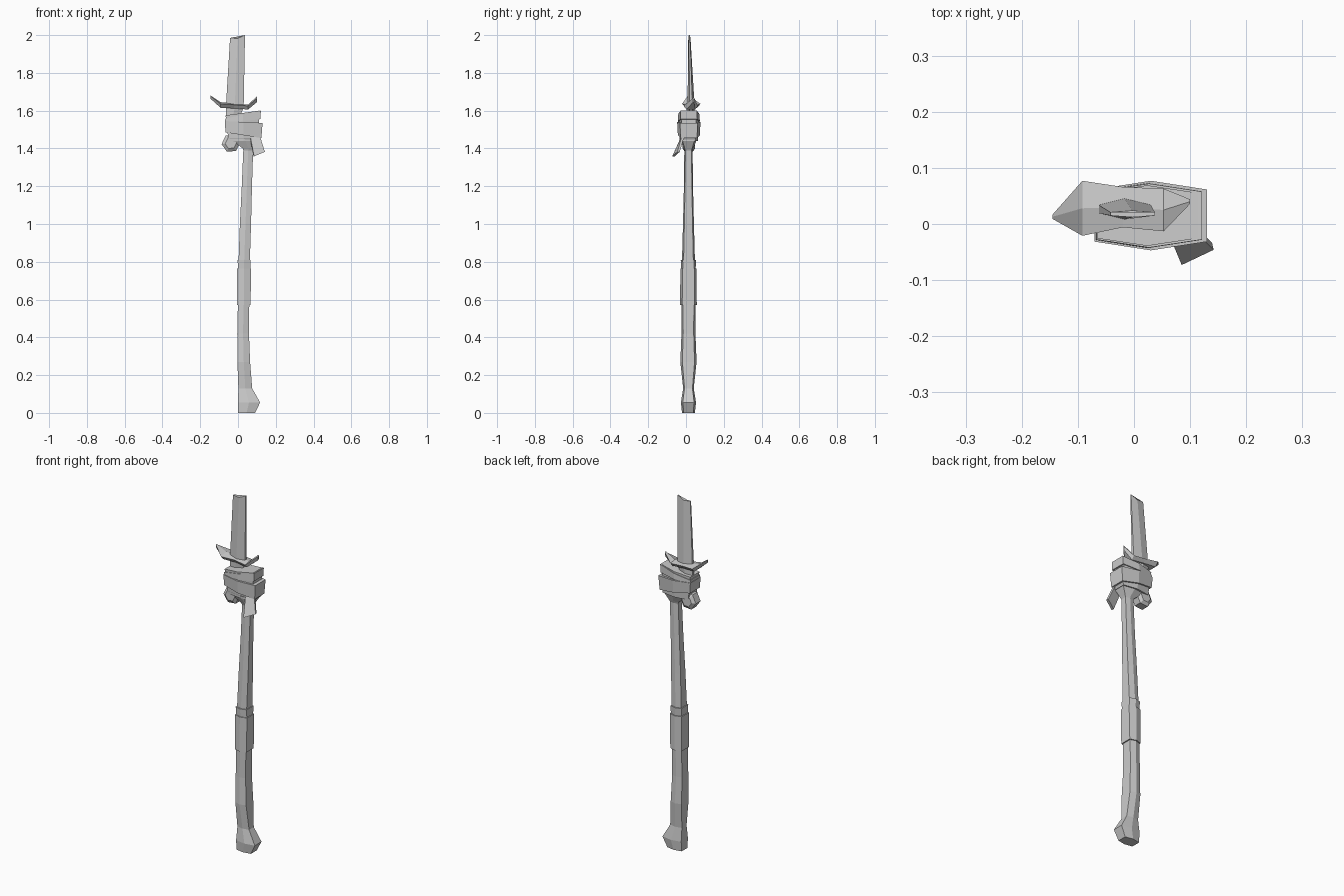
import bpy, bmesh, math
from mathutils import Vector


def skin(name, rings):
    """Join equal-length point rings into a closed, flat-shaded solid."""
    bm = bmesh.new()
    loops = [[bm.verts.new(p) for p in ring] for ring in rings]
    n = len(loops[0])
    for a, b in zip(loops, loops[1:]):
        for i in range(n):
            bm.faces.new((a[i], a[(i + 1) % n], b[(i + 1) % n], b[i]))
    bm.faces.new(loops[0][::-1])
    bm.faces.new(loops[-1])
    bmesh.ops.recalc_face_normals(bm, faces=bm.faces)
    me = bpy.data.meshes.new(name)
    bm.to_mesh(me)
    bm.free()
    ob = bpy.data.objects.new(name, me)
    bpy.context.collection.objects.link(ob)
    return ob


def hexring(zl, zr, x0, x1, h, yc=0.013, side=0.75, zm=None):
    """Six-sided section: flat left/right sides, ridges on front and back."""
    xm = (x0 + x1) / 2
    zm = (zl + zr) / 2 if zm is None else zm
    s = h * side
    return [(x1, yc - s, zr), (x1, yc + s, zr), (xm, yc + h, zm),
            (x0, yc + s, zl), (x0, yc - s, zl), (xm, yc - h, zm)]


def column(name, rows):
    return skin(name, [hexring(z, z, x0, x1, h) for z, x0, x1, h in rows])


# Crooked wooden shaft with knobbed butt and flared top
column("shaft", [
    (0, 0.00, 0.09, 0.034), (0.055, 0.00, 0.117, 0.040),
    (0.13, 0.002, 0.075, 0.028), (0.27, -0.003, 0.064, 0.043),
    (0.42, -0.004, 0.058, 0.037), (0.60, 0.00, 0.060, 0.038),
    (0.78, 0.002, 0.062, 0.035), (1.0, 0.010, 0.069, 0.029),
    (1.2, 0.020, 0.074, 0.024), (1.39, 0.028, 0.080, 0.022),
    (1.40, 0.025, 0.085, 0.026), (1.455, -0.045, 0.115, 0.048)])

# Grip wrap and its collar
column("grip_wrap", [(0.57, -0.005, 0.066, 0.044), (0.765, -0.005, 0.070, 0.043)])
column("grip_collar", [(0.765, 0.0, 0.066, 0.038), (0.81, -0.002, 0.066, 0.041)])

# Bound head: core with tilted cloth bands
O = 0.015
skin("head_core", [hexring(1.44, 1.44, -0.05, 0.11, 0.048, O),
                   hexring(1.575, 1.60, -0.066, 0.113, 0.054, O)])
skin("lower_band", [hexring(1.485, 1.455, -0.066, 0.124, 0.058, O),
                    hexring(1.545, 1.535, -0.070, 0.130, 0.062, O)])
skin("upper_band", [hexring(1.535, 1.555, -0.069, 0.119, 0.058, O),
                    hexring(1.558, 1.60, -0.067, 0.121, 0.057, O)])

# Broken blade with a ridge and a notched tip
skin("blade", [hexring(1.57, 1.57, -0.064, 0.012, 0.017, 0.027, 0.4),
               hexring(1.62, 1.62, -0.064, 0.03, 0.019, 0.027, 0.4),
               hexring(1.985, 2.0, -0.042, 0.037, 0.006, 0.018, 0.5, 1.982)])

# Guard with upturned pointed ends
guard = [(-0.145, 1.663, 1.680, 0.004, 0.013), (-0.092, 1.615, 1.645, 0.049, 0.028),
         (-0.02, 1.612, 1.638, 0.036, 0.03), (0.053, 1.606, 1.632, 0.038, 0.025),
         (0.100, 1.645, 1.675, 0.004, 0.04)]
skin("guard", [[(x, y - h, (a + b) / 2 + 0.006), (x, y - h * 0.6, a),
                (x, y + h * 0.6, a), (x, y + h, (a + b) / 2 + 0.006),
                (x, y, b)] for x, a, b, h, y in guard])

# Six-sided pommel with bevelled faces, and the handle above it
skin("pommel", [[(-0.038 + r * math.cos(math.radians(60 * i + 5)), y,
                  1.427 + r * math.sin(math.radians(60 * i + 5)))
                 for i in range(6)]
                for y, r in ((-0.018, 0.030), (-0.006, 0.049),
                             (0.036, 0.049), (0.048, 0.030))])

# Hanging cloth end
flap = [Vector(p) for p in ((0.065, -0.025, 1.465), (0.115, -0.02, 1.47),
                            (0.142, -0.046, 1.382), (0.085, -0.073, 1.358))]
off = Vector((-0.003, 0.013, 0.0))
skin("cloth_flap", [flap, [p + off for p in flap]])
